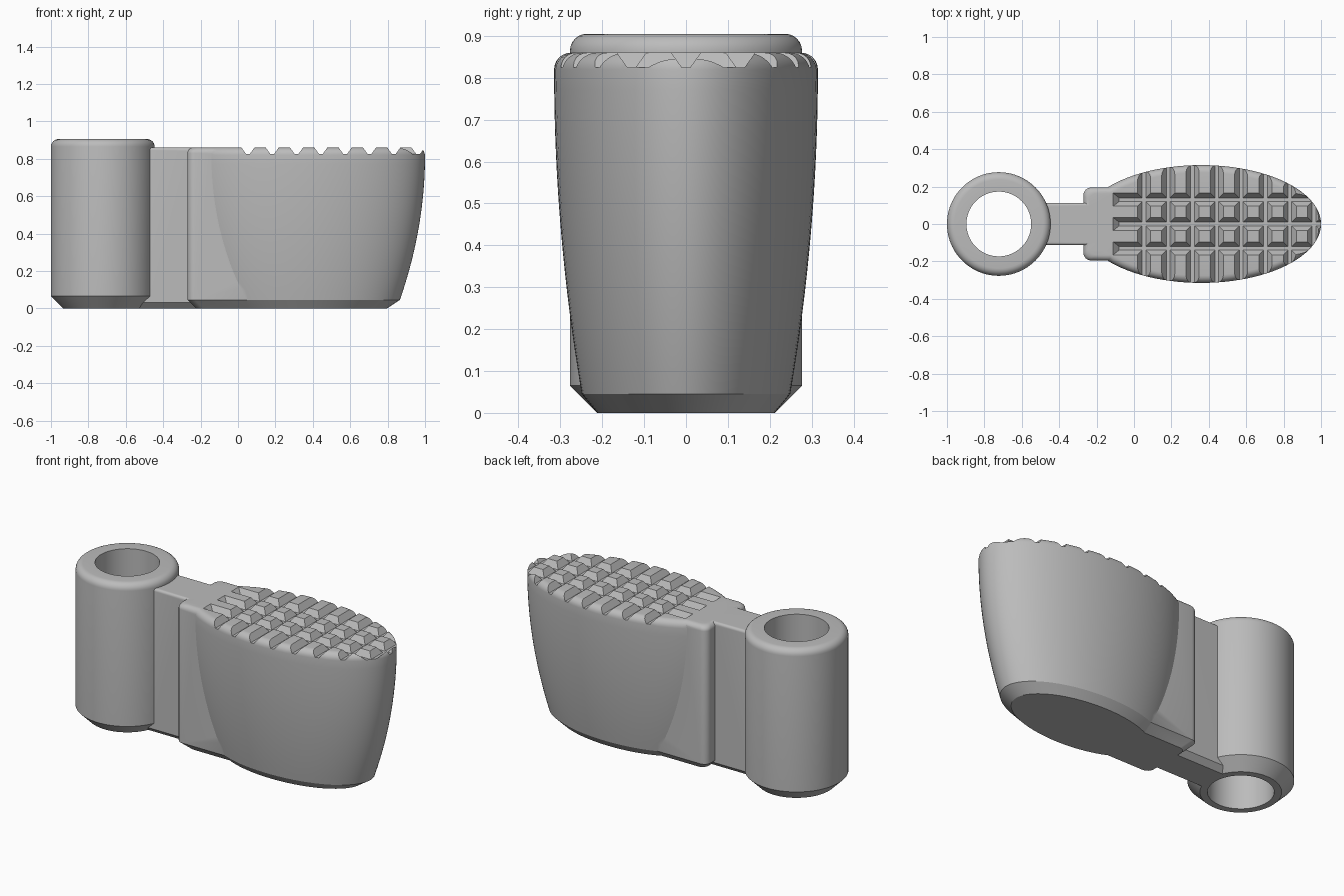
import bpy, bmesh, math
from math import sin, cos, pi, radians

cube = bpy.data.objects.get("Cube")
if cube:
    bpy.data.objects.remove(cube, do_unlink=True)

grey = bpy.data.materials.new("grey plastic")
grey.use_nodes = True
COLOR = (0.5, 0.5, 0.5, 1)
grey.diffuse_color = COLOR
grey.node_tree.nodes["Principled BSDF"].inputs["Base Color"].default_value = COLOR

TOP = 0.86      # height of the pad, shoulder and neck
ROUND = 0.04    # radius of the rounded top rims


def finish(name, bm):
    bmesh.ops.recalc_face_normals(bm, faces=bm.faces)
    mesh = bpy.data.meshes.new(name)
    bm.to_mesh(mesh)
    bm.free()
    mesh.materials.append(grey)
    obj = bpy.data.objects.new(name, mesh)
    bpy.context.collection.objects.link(obj)
    return obj


def add_loft(bm, rings, closed=False):
    """Skin equal-sized rings; cap the ends, or join last to first."""
    loops = [[bm.verts.new(p) for p in ring] for ring in rings]
    n = len(loops[0])
    pairs = list(zip(loops, loops[1:]))
    if closed:
        pairs.append((loops[-1], loops[0]))
    else:
        bm.faces.new(loops[0])
        bm.faces.new(loops[-1])
    for a, b in pairs:
        for i in range(n):
            j = (i + 1) % n
            bm.faces.new((a[i], a[j], b[j], b[i]))


def loft(name, rings, closed=False):
    bm = bmesh.new()
    add_loft(bm, rings, closed)
    return finish(name, bm)


def rim(top, r, steps=6):
    """(z, inset) pairs of a quarter-round top edge."""
    angles = [pi / 2 * i / steps for i in range(steps + 1)]
    return [(top - r + r * sin(t), r * (1 - cos(t))) for t in angles]


def ellipse(cx, a, b, z, n=96):
    return [(cx + a * cos(2 * pi * i / n), b * sin(2 * pi * i / n), z) for i in range(n)]


def slab(x0, x1, half, z, inset, r, end_inset):
    """Rectangle with two rounded corners at its x0 end."""
    x0, h = x0 + inset * end_inset, half - inset
    pts = [(x1, -h, z), (x1, h, z)]
    for side, start in ((1, 90), (-1, 180)):
        for i in range(7):
            t = radians(start + 15 * i)
            pts.append((x0 + r + r * cos(t), side * (h - r) + r * sin(t), z))
    return pts


def block(name, x0, x1, half, chamfer, r, end_inset, top_r):
    levels = [(0, chamfer), (chamfer, 0)] + rim(TOP, top_r)
    return loft(name, [slab(x0, x1, half, z, d, r, end_inset) for z, d in levels])


def boolean(target, tool, operation):
    mod = target.modifiers.new(operation.lower(), "BOOLEAN")
    mod.operation, mod.solver, mod.object = operation, "EXACT", tool
    bpy.context.view_layer.objects.active = target
    bpy.ops.object.modifier_apply(modifier=mod.name)
    bpy.data.objects.remove(tool, do_unlink=True)


# Oval pad: chamfered foot, bulging flanks, rounded rim
rings = [ellipse(0.36, 0.437, 0.212, 0)]
for i in range(17):
    z = 0.045 + 0.775 * i / 16
    s = 1 - 0.21 * (1 - i / 16) ** 2
    rings.append(ellipse(0.36, 0.64 * s, 0.315 * s, z))
rings += [ellipse(0.36, 0.64 - d, 0.315 - d, z) for z, d in rim(TOP, ROUND)[1:]]
body = loft("pedal_body", rings)

# Shoulder behind the pad, and the narrower neck
boolean(body, block("shoulder", -0.27, 0.15, 0.195, 0.045, 0.04, 1, 0.03), "UNION")
boolean(body, block("neck", -0.54, -0.15, 0.113, 0.03, 0.005, 0, 0.015), "UNION")

# Pivot sleeve: a hollow tube with chamfered foot and rounded rim
R, BORE, HIGH, CUT = 0.277, 0.173, 0.905, 0.065
levels = [(0, R - CUT), (CUT, R)] + [(z, R - d) for z, d in rim(HIGH, ROUND)]
levels += [(HIGH, BORE), (0, BORE)]
sleeve = loft("sleeve", [ellipse(-0.723, r, r, z) for z, r in levels], closed=True)
boolean(body, sleeve, "UNION")

# Tread: trapezoid grooves, lengthwise and crosswise
FLOOR, LIP, PITCH = 0.825, 0.895, 0.13


def groove(bm, offset, start, end, along_x, slope):
    def section(u, lean):
        pts = []
        for w, z in ((-0.01, FLOOR), (0.01, FLOOR), (0.06, LIP), (-0.06, LIP)):
            v = u - lean * (z - FLOOR)
            pts.append((v, offset + w, z) if along_x else (offset + w, v, z))
        return pts
    add_loft(bm, [section(start, slope), section(end, 0)])


bm = bmesh.new()
for k in (-1, 0, 1):
    groove(bm, k * PITCH, -0.08, 1.2, True, 0.9)
boolean(body, finish("long_grooves", bm), "DIFFERENCE")

bm = bmesh.new()
for k in range(8):
    groove(bm, 0.053 + k * PITCH, -0.5, 0.5, False, 0)
boolean(body, finish("cross_grooves", bm), "DIFFERENCE")

# Smooth curved walls, crisp edges
bpy.ops.object.select_all(action="DESELECT")
body.select_set(True)
bpy.context.view_layer.objects.active = body
bpy.ops.object.shade_smooth_by_angle(angle=radians(25))
